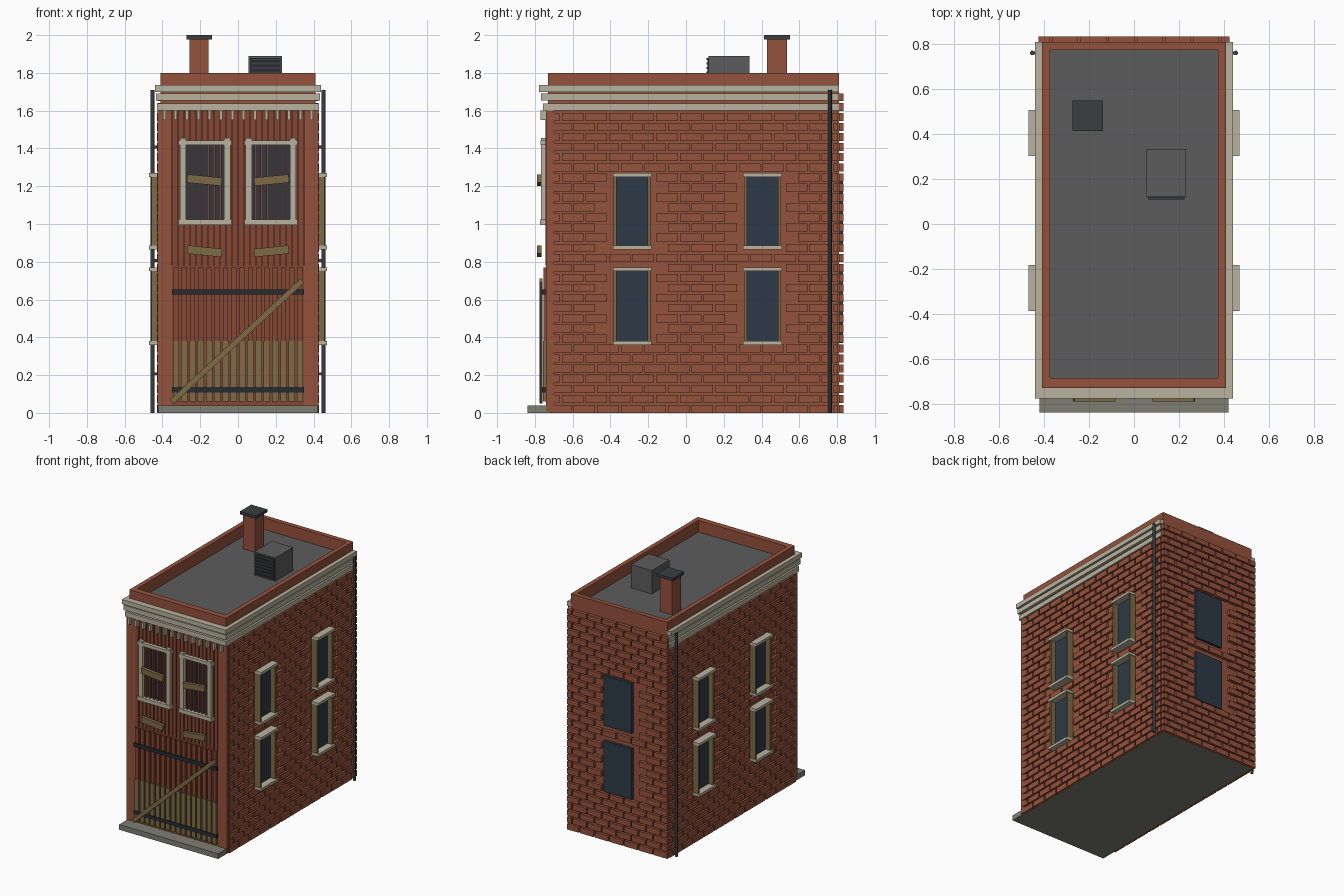
import bpy, bmesh, math
from mathutils import Matrix

cube = bpy.data.objects.get("Cube")
if cube:
    bpy.data.objects.remove(cube, do_unlink=True)


def material(name, r, g, b):
    m = bpy.data.materials.new(name)
    m.use_nodes = True
    m.diffuse_color = (r, g, b, 1)
    m.node_tree.nodes["Principled BSDF"].inputs["Base Color"].default_value = (r, g, b, 1)
    return m


BRICK = material("brick red", .3, .084, .045)
BOARD = material("dark red board", .23, .063, .033)
CREAM = material("cream trim", .48, .445, .34)
TAN = material("bare timber", .21, .145, .062)
GLASS = material("blue glass", .026, .042, .061)
ROOF = material("roof grey", .107, .107, .107)
METAL = material("dark metal", .045, .048, .054)
IRON = material("black iron", .02, .025, .032)
STONE = material("concrete", .21, .21, .175)


def add_box(bm, x0, x1, y0, y1, z0, z1, tilt=0):
    """Box from bounds, optionally turned about the y axis."""
    mid = Matrix.Translation(((x0 + x1) / 2, (y0 + y1) / 2, (z0 + z1) / 2))
    size = Matrix.Diagonal((x1 - x0, y1 - y0, z1 - z0, 1))
    bmesh.ops.create_cube(bm, size=1, matrix=mid @ Matrix.Rotation(tilt, 4, 'Y') @ size)


def build(name, mat, boxes):
    bm = bmesh.new()
    for b in boxes:
        add_box(bm, *b)
    me = bpy.data.meshes.new(name)
    bm.to_mesh(me)
    bm.free()
    me.materials.append(mat)
    ob = bpy.data.objects.new(name, me)
    bpy.context.collection.objects.link(ob)
    return ob


def mirrored(boxes):
    """Boxes together with their reflections across x = 0."""
    out = []
    for x0, x1, y0, y1, z0, z1, *t in boxes:
        out += [(x0, x1, y0, y1, z0, z1, *t), (-x1, -x0, y0, y1, z0, z1, *[-a for a in t])]
    return out


def brick_rows(start, end, top, holes):
    """Running bond on a wall: (u0, u1, z0, z1), leaving out bricks at holes."""
    pitch, length, gap = .0533, .125, .011
    row = 0
    while row * pitch < top - .02:
        z0 = row * pitch
        z1 = min(z0 + pitch - gap, top)
        u = start - (length / 2 if row % 2 else 0)
        while u < end - .02:
            a, b = max(u, start), min(u + length - gap, end)
            blocked = any(a < h[1] and b > h[0] and z0 < h[3] and z1 > h[2] for h in holes)
            if b - a > .02 and not blocked:
                yield a, b, z0, z1
            u += length
        row += 1


# Main body, roof deck and parapet
X, FRONT, BACK, DECK, TOP = .41, -.73, .81, 1.705, 1.8
build("brick_body", BRICK, [(-X, X, FRONT, BACK, .008, DECK)])
build("base_slab", STONE, [(-X, X, FRONT, BACK, 0, .008)])
build("front_step", STONE, [(-.42, .42, -.84, -.72, 0, .04)])
build("roof_deck", ROOF, [(-.376, .376, -.685, .775, DECK, DECK + .006)])
build("parapet", BRICK, mirrored([(.375, X, FRONT, BACK, DECK, TOP)]) + [
    (-.375, .375, FRONT, -.685, DECK, TOP), (-.375, .375, .775, BACK, DECK, TOP)])

# Brickwork on the sides and the back
FLOORS = [(.37, .76), (.875, 1.26)]
SIDE_Y = (-.285, .405)
side_holes = [(y - .105, y + .105, a, b) for y in SIDE_Y for a, b in FLOORS]
back_holes = [(-.125, .125, a, b) for a, b in FLOORS]
build("side_bricks", BRICK, mirrored(
    [(X, .43, a, b, z0, z1) for a, b, z0, z1 in brick_rows(-.72, .805, 1.6, side_holes)]))
build("back_bricks", BRICK,
      [(a, b, BACK, .835, z0, z1) for a, b, z0, z1 in brick_rows(-.425, .425, 1.69, back_holes)])

# Side windows: glass, timber jambs, cream sill and lintel
glass, jambs, sills = [], [], []
for y in SIDE_Y:
    for a, b in FLOORS:
        glass.append((X, .418, y - .09, y + .09, a, b))
        for s in (-1, 1):
            jambs.append((X, .457, y + s * .09 - .008, y + s * .09 + .008, a, b))
        for z in (a, b):
            sills.append((X, .47, y - .102, y + .102, z - .01, z + .01))
build("side_window_glass", GLASS, mirrored(glass))
build("side_window_jambs", TAN, mirrored(jambs))
build("side_window_sills", CREAM, mirrored(sills))
build("back_window_glass", GLASS, [(-.12, .12, BACK, .83, a, b) for a, b in FLOORS])

# Corner piers and vertical boarding on the facade
build("corner_piers", BRICK, mirrored([(.35, .425, -.742, -.7, .008, 1.6)]))
boards = []
for i in range(22):
    x = -.35 + i * .7 / 22
    lo = .78
    if .06 < abs(x + .016) < .29:
        boards.append((x + .003, x + .029, -.745, FRONT, 1.43, 1.6))
        boards.append((x + .003, x + .029, -.745, FRONT, lo, 1.01))
    else:
        boards.append((x + .003, x + .029, -.745, FRONT, lo, 1.6))
build("facade_boards", BOARD, boards)

# Large door: bare planks below, red slats above, iron straps and brace
N = 16
w = .7 / N
cells = [-.35 + i * w for i in range(N)]
build("door_back", BOARD, [(-.35, .35, -.738, FRONT, .04, .78)])
build("door_lower_planks", TAN, [(x + .005, x + w - .005, -.758, -.735, .06, .38) for x in cells])
build("door_upper_slats", BOARD, [(x + .008, x + w - .008, -.754, -.735, .38, .77) for x in cells])
build("door_straps", IRON, [(-.35, .35, -.763, -.74, z, z + .028) for z in (.108, .626)])
angle = math.atan2(.64, .69)
half = math.hypot(.64, .69) / 2
build("door_brace", TAN, [(-half - .005, half - .005, -.775, -.76, .365, .395, -angle)])

# Front windows with cream frames and red bars
frames, panes, bars, planks = [], [], [], []
frames += [(x, x + .034, -.768, FRONT, 1.0, 1.455) for x in (.04, .274)]
frames += [(.034, .316, -.772, FRONT, .995, 1.025), (.034, .316, -.77, FRONT, 1.418, 1.443)]
panes.append((.07, .278, -.738, FRONT, 1.02, 1.42))
bars += [(x - .006, x + .006, -.752, -.735, 1.025, 1.42) for x in [.094 + i * .032 for i in range(6)]]
planks += [(.085, .27, -.79, -.765, z - .022, z + .022, -.1) for z in (1.232, .856)]
build("front_window_frames", CREAM, mirrored(frames))
build("front_window_glass", GLASS, mirrored(panes))
build("front_window_bars", BOARD, mirrored(bars))
build("nailed_planks", TAN, mirrored(planks))

# Stepped cornice on the front and sides, with dentils
cornice = []
for z0, z1, x, y in ((1.6, 1.637, .43, -.757), (1.653, 1.69, .435, -.767), (1.7, 1.735, .44, -.777)):
    cornice += [(-x, x, y, -.72, z0, z1)]
    cornice += mirrored([(.4, x, -.72, BACK, z0, z1)])
build("cornice", CREAM, cornice)
build("dentils", CREAM, [(x - .008, x + .008, -.77, FRONT, 1.55, 1.6)
                         for x in [-.39 + i * .06 for i in range(14)]])

# Chimney and roof vent
build("chimney", BRICK, [(-.258, -.155, .43, .535, DECK, 1.98)])
build("chimney_cap", METAL, [(-.273, -.137, .413, .55, 1.978, 2)])
build("roof_vent", ROOF, [(.055, .232, .12, .335, DECK, 1.89)])
build("vent_grille", IRON, [(.063, .224, .115, .121, 1.72, 1.88)])
build("vent_louvres", METAL, [(.063, .224, .108, .116, z, z + .01)
                              for z in [1.725 + i * .024 for i in range(7)]])

# Drainpipes near the back corners
for side, x in (("left", .453), ("right", -.453)):
    bpy.ops.mesh.primitive_cylinder_add(vertices=12, radius=.01, depth=1.71, location=(x, .762, .855))
    pipe = bpy.context.object
    pipe.name = side + "_drainpipe"
    pipe.data.materials.append(METAL)
    bpy.ops.object.shade_smooth_by_angle()
build("pipe_brackets", METAL, mirrored([(.42, .455, .755, .769, z, z + .015) for z in (.2, .8, 1.4)]))
